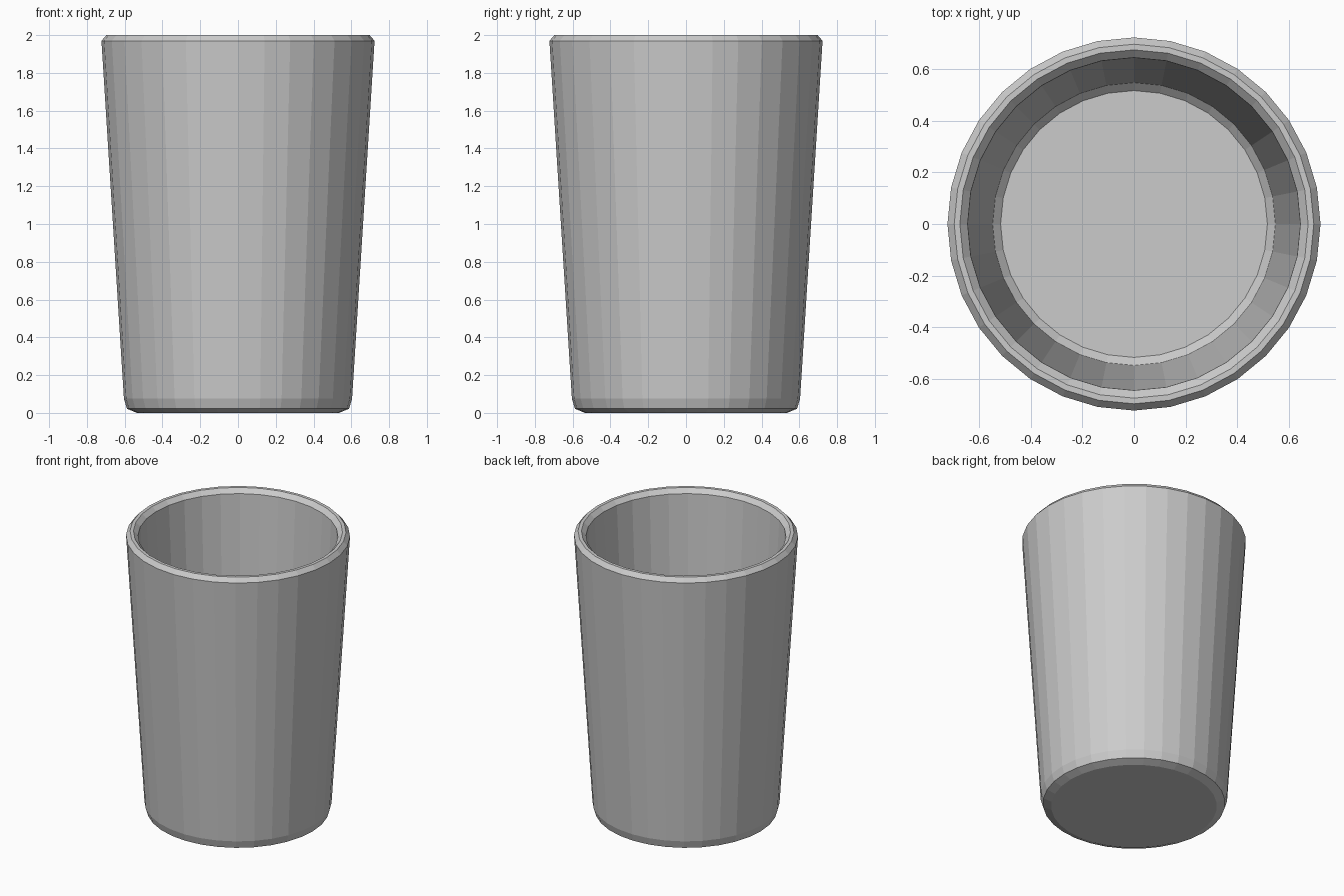
import bpy
import bmesh
from math import sin, cos, tau

if "Cube" in bpy.data.objects:
    bpy.data.objects.remove(bpy.data.objects["Cube"])

SIDES = 32

# Cup cross-section (radius, height): base, outer wall, rim, inner wall, floor
profile = [
    (0.535, 0.0), (0.588, 0.022), (0.604, 0.075),
    (0.723, 1.97), (0.697, 2.0),
    (0.675, 2.0), (0.645, 1.97),
    (0.548, 0.11), (0.517, 0.08),
]

bm = bmesh.new()
rings = [[bm.verts.new((r * cos(tau * i / SIDES), r * sin(tau * i / SIDES), z))
          for i in range(SIDES)] for r, z in profile]

# Bands of the wall
for low, high in zip(rings, rings[1:]):
    for i in range(SIDES):
        j = (i + 1) % SIDES
        bm.faces.new((low[i], low[j], high[j], high[i]))

# Underside and inner floor
bm.faces.new(list(reversed(rings[0])))
bm.faces.new(rings[-1])
bmesh.ops.recalc_face_normals(bm, faces=bm.faces[:])

mesh = bpy.data.meshes.new("cup")
bm.to_mesh(mesh)
bm.free()
cup = bpy.data.objects.new("cup", mesh)
bpy.context.collection.objects.link(cup)
